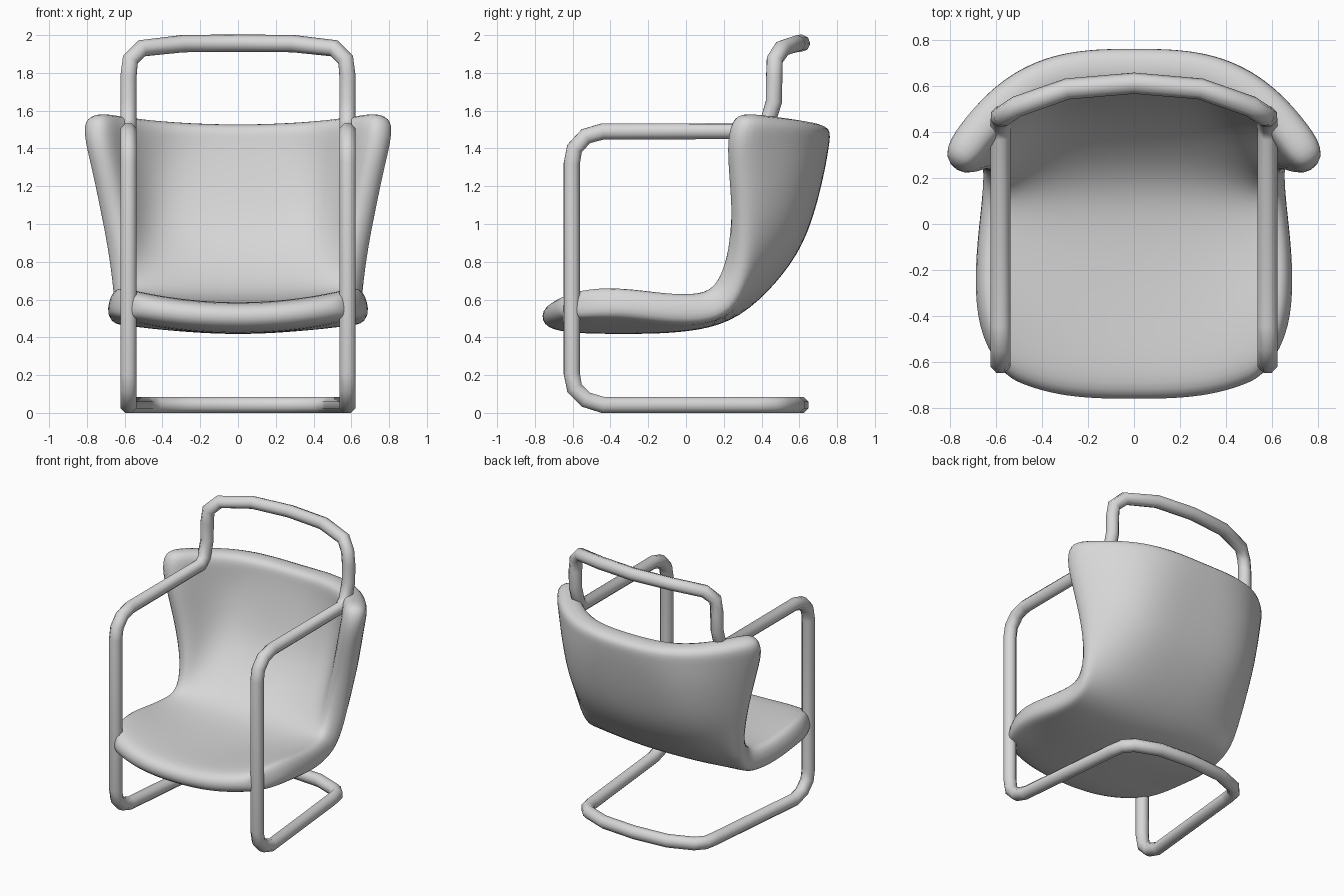
import bpy
import math

cube = bpy.data.objects.get("Cube")
if cube:
    bpy.data.objects.remove(cube, do_unlink=True)

grey = bpy.data.materials.new("light_grey")
grey.use_nodes = True
grey.diffuse_color = (0.68, 0.68, 0.68, 1)
grey.node_tree.nodes["Principled BSDF"].inputs["Base Color"].default_value = (0.68, 0.68, 0.68, 1)


def finish(obj, angle):
    """Give the part its colour and smooth shading."""
    obj.data.materials.clear()
    obj.data.materials.append(grey)
    bpy.ops.object.select_all(action='DESELECT')
    obj.select_set(True)
    bpy.context.view_layer.objects.active = obj
    if obj.type == 'CURVE':
        bpy.ops.object.convert(target='MESH')
    bpy.ops.object.shade_smooth_by_angle(angle=math.radians(angle))


# Tubular frame: one closed loop, half of it mirrored across x = 0
RADIUS = 0.046
half_path = [
    # floor runner, from the back middle to the front
    (0, 0.605, 0.042), (0.26, 0.585, 0.042), (0.43, 0.52, 0.042), (0.485, 0.46, 0.042),
    (0.50, 0.37, 0.042),
    (0.58, -0.44, 0.042), (0.58, -0.53, 0.07), (0.58, -0.59, 0.13), (0.58, -0.605, 0.21),
    # front leg and armrest
    (0.58, -0.605, 1.32), (0.58, -0.59, 1.40), (0.58, -0.53, 1.465), (0.58, -0.44, 1.49),
    (0.58, 0.38, 1.49), (0.58, 0.43, 1.53), (0.58, 0.466, 1.65),
    # upright and top rail
    (0.58, 0.467, 1.78), (0.57, 0.47, 1.87), (0.51, 0.51, 1.93),
    (0.29, 0.587, 1.955), (0, 0.612, 1.957),
]
path = half_path + [(-x, y, z) for x, y, z in reversed(half_path[1:-1])]
curve = bpy.data.curves.new("tube_frame", 'CURVE')
curve.dimensions = '3D'
curve.bevel_depth = RADIUS
curve.bevel_resolution = 2
spline = curve.splines.new('POLY')
spline.points.add(len(path) - 1)
for point, co in zip(spline.points, path):
    point.co = (*co, 1)
    point.tilt = math.pi / 8
spline.use_cyclic_u = True
frame = bpy.data.objects.new("tube_frame", curve)
bpy.context.collection.objects.link(frame)
finish(frame, 50)

# Seat shell: stations from front lip to top of the back, as
# (middle y, middle z, edge x, edge y, edge z, squareness of the curve)
stations = [
    (-0.765, 0.515, 0.56, -0.665, 0.565, 3),
    (-0.63, 0.505, 0.665, -0.49, 0.595, 3),
    (-0.42, 0.50, 0.69, -0.30, 0.595, 3),
    (-0.20, 0.50, 0.685, -0.10, 0.56, 3),
    (0.00, 0.51, 0.665, 0.08, 0.55, 3),
    (0.20, 0.55, 0.65, 0.20, 0.59, 3.5),
    (0.37, 0.685, 0.65, 0.245, 0.76, 4.2),
    (0.525, 0.88, 0.67, 0.25, 0.95, 4.5),
    (0.60, 1.07, 0.70, 0.245, 1.11, 4.5),
    (0.655, 1.30, 0.745, 0.225, 1.32, 4),
    (0.68, 1.45, 0.785, 0.225, 1.47, 3.2),
    (0.685, 1.53, 0.785, 0.275, 1.595, 3),
]
STEPS = 8
verts, faces = [], []
for my, mz, ex, ey, ez, power in stations:
    for i in range(-STEPS, STEPS + 1):
        t = i / STEPS
        verts.append((ex * t, my + (ey - my) * abs(t) ** power, mz + (ez - mz) * t * t))
row = 2 * STEPS + 1
for s in range(len(stations) - 1):
    for i in range(row - 1):
        a = s * row + i
        faces.append((a, a + 1, a + row + 1, a + row))
mesh = bpy.data.meshes.new("seat_shell")
mesh.from_pydata(verts, [], faces)
shell = bpy.data.objects.new("seat_shell", mesh)
bpy.context.collection.objects.link(shell)
finish(shell, 80)

# Padding thickness with rounded rims, thinner along the front lip
group = shell.vertex_groups.new(name="thickness")
group.add(range(row, len(verts)), 1.0, 'REPLACE')
group.add(range(row), 0.7, 'REPLACE')
pad = shell.modifiers.new("padding", 'SOLIDIFY')
pad.thickness = 0.165
pad.offset = 0
pad.use_even_offset = True
pad.vertex_group = group.name
rounding = shell.modifiers.new("rounding", 'SUBSURF')
rounding.levels = rounding.render_levels = 2
